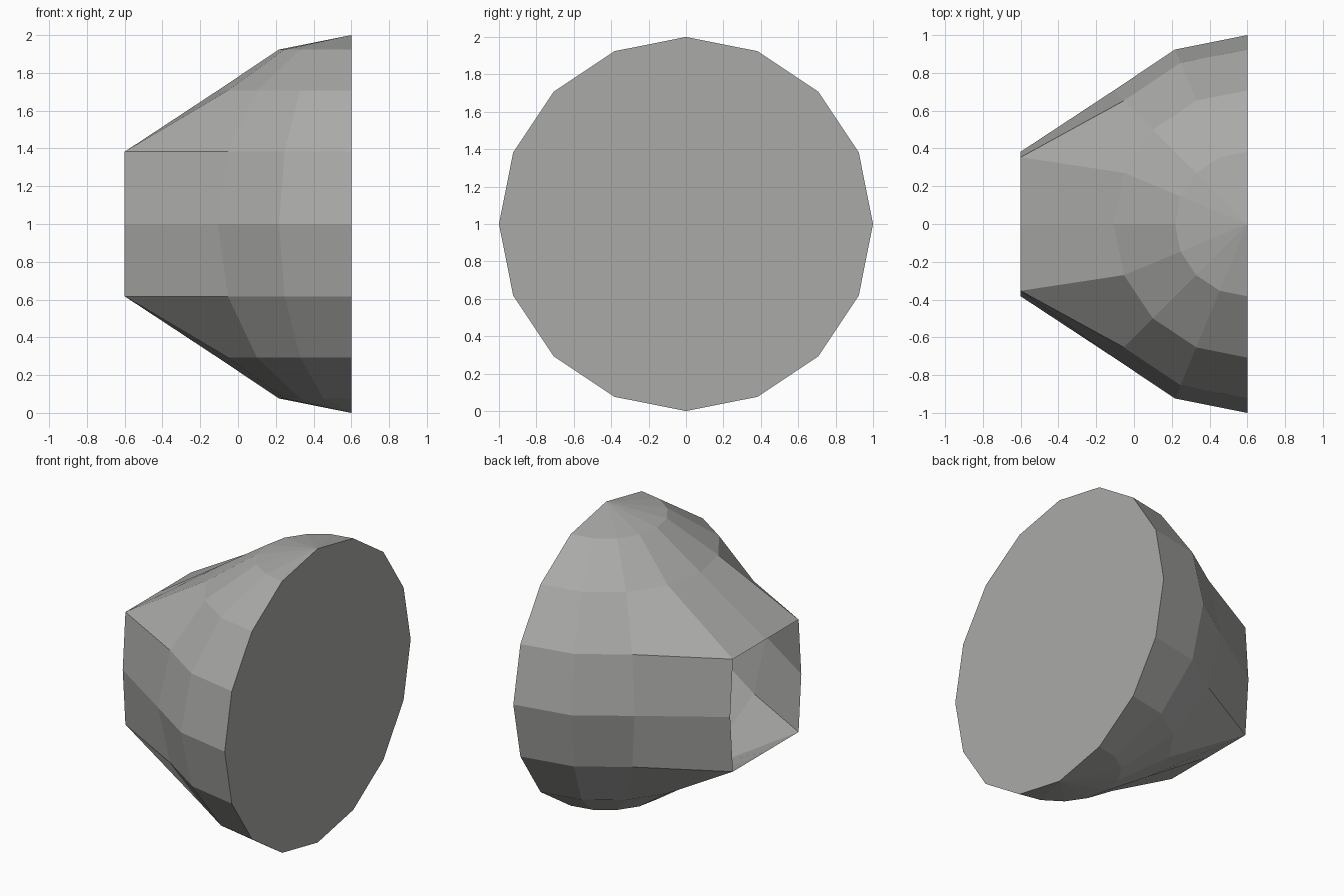
import bpy
import bmesh

if "Cube" in bpy.data.objects:
    bpy.data.objects.remove(bpy.data.objects["Cube"])

# One plain grey for the whole model
grey = bpy.data.materials.new("plain grey")
grey.diffuse_color = (0.4, 0.4, 0.39, 1.0)
grey.use_nodes = True
grey.node_tree.nodes["Principled BSDF"].inputs["Base Color"].default_value = grey.diffuse_color

# Low-poly sphere cut down to its left half
bm = bmesh.new()
bmesh.ops.create_uvsphere(bm, u_segments=16, v_segments=8, radius=1.0)
bmesh.ops.delete(bm, geom=[v for v in bm.verts if v.co.x > 0.01], context='VERTS')

# Flat disc closing the wide side
rim = [e for e in bm.edges if e.is_boundary]
bmesh.ops.contextual_create(bm, geom=rim)
bmesh.ops.recalc_face_normals(bm, faces=bm.faces[:])

# Open spout: remove the four tip faces and pull their outline to one plane
bmesh.ops.delete(bm, geom=[v for v in bm.verts if v.co.x < -0.99], context='VERTS')
for v in bm.verts:
    if v.co.x < -0.8:
        v.co.x = -1.2

# Centre on x and stand on the ground
for v in bm.verts:
    v.co.x += 0.6
    v.co.z += 1.0

mesh = bpy.data.meshes.new("spouted_half_dome")
bm.to_mesh(mesh)
bm.free()
mesh.materials.append(grey)
dome = bpy.data.objects.new("spouted_half_dome", mesh)
bpy.context.collection.objects.link(dome)
